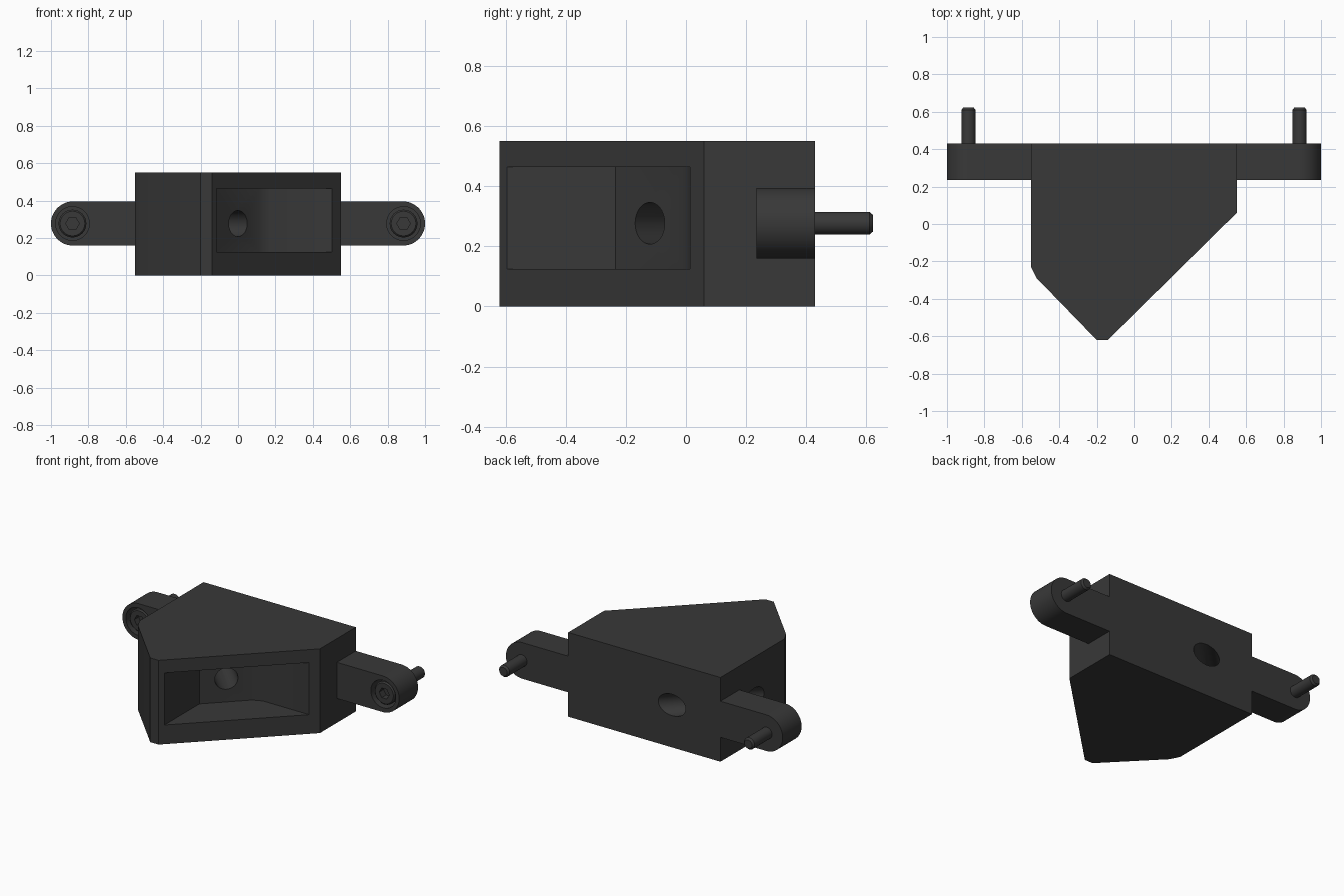
import bpy, bmesh, math
from mathutils import Vector, Matrix

if "Cube" in bpy.data.objects:
    bpy.data.objects.remove(bpy.data.objects["Cube"])

MID = 0.277          # height of the ears, bolts and holes
BOLT_X = 0.885

dark = bpy.data.materials.new("dark_grey")
dark.diffuse_color = (0.04, 0.04, 0.04, 1)
dark.use_nodes = True
dark.node_tree.nodes["Principled BSDF"].inputs["Base Color"].default_value = dark.diffuse_color


def to_object(name, bm):
    bmesh.ops.recalc_face_normals(bm, faces=bm.faces)
    me = bpy.data.meshes.new(name)
    bm.to_mesh(me)
    bm.free()
    me.materials.append(dark)
    ob = bpy.data.objects.new(name, me)
    bpy.context.collection.objects.link(ob)
    return ob


def prism(name, points, lo, hi, axis="Z"):
    """Extrude an (x, y) outline along z, or an (x, z) outline along y."""
    bm = bmesh.new()
    place = (lambda p: (p[0], p[1], lo)) if axis == "Z" else (lambda p: (p[0], lo, p[1]))
    face = bm.faces.new([bm.verts.new(place(p)) for p in points])
    ext = bmesh.ops.extrude_face_region(bm, geom=[face])["geom"]
    step = Vector((0, 0, hi - lo)) if axis == "Z" else Vector((0, hi - lo, 0))
    bmesh.ops.translate(bm, vec=step, verts=[v for v in ext if isinstance(v, bmesh.types.BMVert)])
    return to_object(name, bm)


def rod(name, a, b, radius, sides=48):
    """Cylinder between two points."""
    a, b = Vector(a), Vector(b)
    turn = (b - a).to_track_quat("Z", "Y").to_matrix().to_4x4()
    bm = bmesh.new()
    bmesh.ops.create_cone(bm, cap_ends=True, segments=sides, radius1=radius, radius2=radius,
                          depth=(b - a).length, matrix=Matrix.Translation((a + b) / 2) @ turn)
    return to_object(name, bm)


def lathe(name, x, z, profile, sides=48):
    """Solid of revolution about a y-parallel axis; profile is (radius, y)."""
    bm = bmesh.new()
    rings = [[bm.verts.new((x + r * math.cos(2 * math.pi * i / sides), y,
                            z + r * math.sin(2 * math.pi * i / sides)))
              for i in range(sides)] for r, y in profile]
    for p, q in zip(rings, rings[1:]):
        for i in range(sides):
            j = (i + 1) % sides
            bm.faces.new((p[i], p[j], q[j], q[i]))
    bm.faces.new(rings[0])
    bm.faces.new(rings[-1])
    return to_object(name, bm)


def cut(target, cutter):
    mod = target.modifiers.new("cut", "BOOLEAN")
    mod.operation = "DIFFERENCE"
    mod.solver = "EXACT"
    mod.object = cutter
    bpy.context.view_layer.objects.active = target
    bpy.ops.object.modifier_apply(modifier=mod.name)
    bpy.data.objects.remove(cutter, do_unlink=True)


def smooth(ob):
    bpy.ops.object.select_all(action="DESELECT")
    ob.select_set(True)
    bpy.context.view_layer.objects.active = ob
    bpy.ops.object.shade_smooth_by_angle(angle=math.radians(25))


# housing block
body = prism("housing", [(-0.55, 0.43), (-0.55, -0.23), (-0.52, -0.29), (-0.20, -0.62),
                         (-0.14, -0.62), (0.55, 0.06), (0.55, 0.43)], 0, 0.55)

# pocket opening through the slanted face
cut(body, prism("pocket_cutter", [(-0.115, -0.8), (-0.115, -0.235), (0.11, -0.01), (0.17, 0.015),
                                  (0.503, 0.015), (0.7, -0.8)], 0.125, 0.465))

# passage across the rear corner, and the hole joining it to the pocket
cut(body, rod("passage_cutter", (-0.775, -0.145, MID), (0.025, 0.655, MID), 0.07))
cut(body, rod("hole_cutter", (0.06, -0.18, MID), (-0.375, 0.255, MID), 0.0695))
smooth(body)

for side, s in (("right", 1), ("left", -1)):
    # mounting ear with rounded end and counterbore
    r = 0.118
    arc = [math.radians(-90 + 180 * i / 24) for i in range(25)]
    outline = [(s * 0.55, MID - r)]
    outline += [(s * (1 - r + r * math.cos(a)), MID + r * math.sin(a)) for a in arc]
    outline += [(s * 0.55, MID + r)]
    ear = prism(side + "_ear", outline, 0.235, 0.43, "Y")
    x = s * BOLT_X
    cut(ear, rod("counterbore_cutter", (x, 0.1, MID), (x, 0.35, MID), 0.09))
    smooth(ear)

    # socket-head bolt
    bolt = lathe(side + "_bolt", x, MID, [(0.066, 0.245), (0.074, 0.253), (0.074, 0.355),
                                          (0.038, 0.355), (0.038, 0.61), (0.028, 0.622)])
    hexagon = [(x + 0.036 * math.cos(math.radians(60 * i)),
                MID + 0.036 * math.sin(math.radians(60 * i))) for i in range(6)]
    cut(bolt, prism("socket_cutter", hexagon, 0.2, 0.29, "Y"))
    smooth(bolt)
